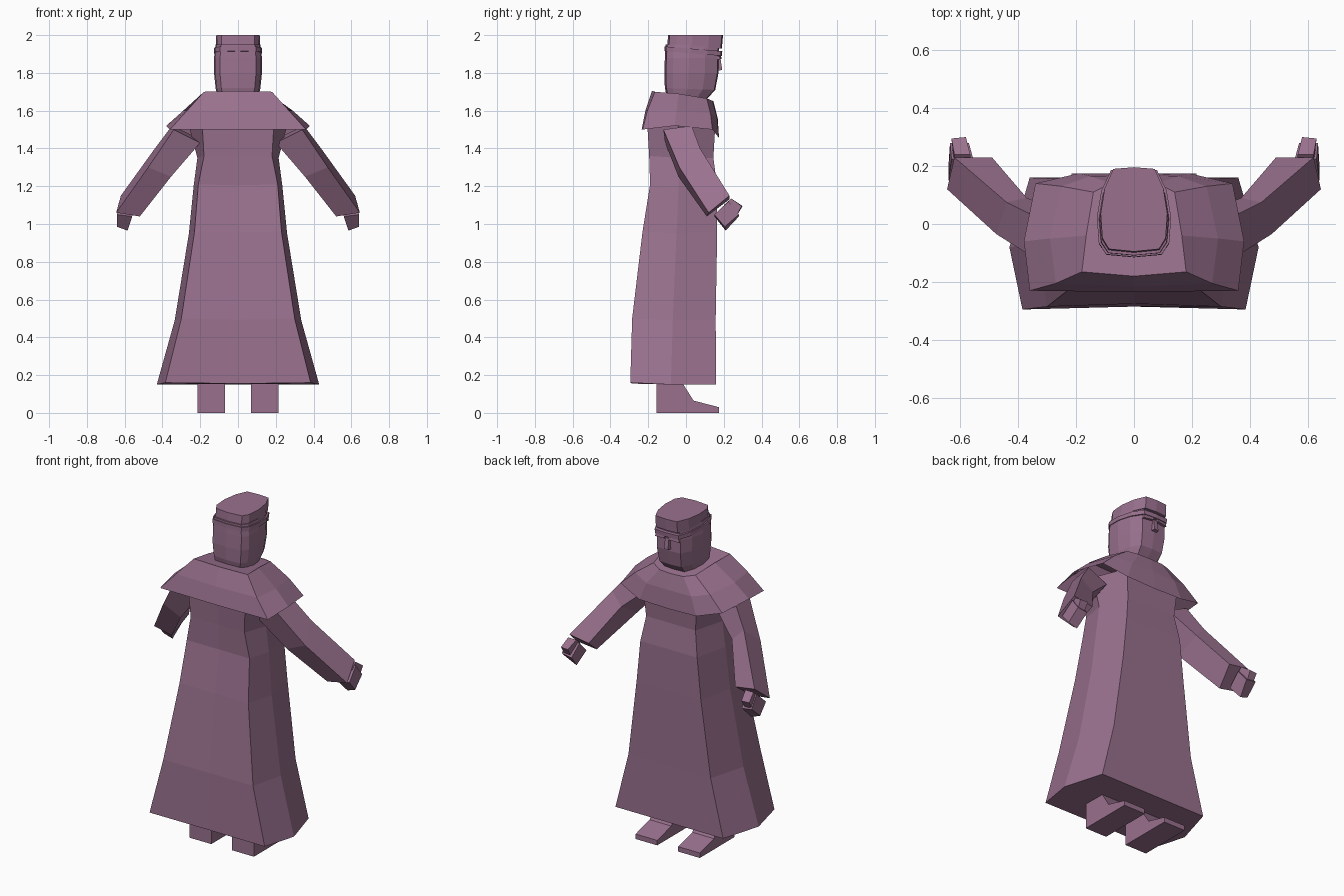
import bpy, bmesh

cloth = bpy.data.materials.new("mauve")
cloth.diffuse_color = (0.32, 0.165, 0.27, 1)


def loft(name, rings, cap_start=True, cap_end=True):
    """Skin a list of equal-length point rings into one flat-shaded object."""
    bm = bmesh.new()
    vs = [[bm.verts.new(p) for p in r] for r in rings]
    n = len(rings[0])
    for a, b in zip(vs, vs[1:]):
        for i in range(n):
            j = (i + 1) % n
            bm.faces.new((a[i], a[j], b[j], b[i]))
    if cap_start:
        bm.faces.new(vs[0][::-1])
    if cap_end:
        bm.faces.new(vs[-1])
    bmesh.ops.recalc_face_normals(bm, faces=bm.faces)
    me = bpy.data.meshes.new(name)
    bm.to_mesh(me)
    bm.free()
    ob = bpy.data.objects.new(name, me)
    me.materials.append(cloth)
    bpy.context.collection.objects.link(ob)
    return ob


def pair(name, rings):
    """Build a part on both sides of the body."""
    for side, s in (("right", 1), ("left", -1)):
        loft(side + "_" + name, [[(s * x, y, z) for x, y, z in r] for r in rings])


def sym(half):
    """Close a half outline (back to front) by mirroring it across x."""
    return half + [(-x, y, z) for x, y, z in reversed(half) if x > 0]


# Robe: z, back corner, side point, front corner
robe = [
    (0.15, 0.385, -0.295, 0.43, -0.08, 0.36, 0.16),
    (0.49, 0.30, -0.285, 0.335, -0.07, 0.275, 0.157),
    (0.95, 0.23, -0.23, 0.26, -0.05, 0.215, 0.165),
    (1.20, 0.21, -0.19, 0.235, -0.04, 0.19, 0.165),
    (1.35, 0.18, -0.195, 0.215, -0.04, 0.165, 0.145),
    (1.52, 0.19, -0.205, 0.26, -0.04, 0.18, 0.155),
]
loft("robe", [sym([(0, by + 0.01, z + 0.005), (bx, by, z + 0.01), (sx, sy, z),
                   (fx, fy, z), (0, fy, z)])
              for z, bx, by, sx, sy, fx, fy in robe])

# Shoulder cape, open underneath
loft("shoulder_cape", [
    sym([(0, -0.235, 1.50), (0.36, -0.23, 1.50), (0.38, -0.06, 1.52),
         (0.34, 0.14, 1.50), (0.19, 0.175, 1.455), (0, 0.175, 1.45)]),
    sym([(0, -0.215, 1.60), (0.27, -0.205, 1.60), (0.29, -0.05, 1.60),
         (0.25, 0.13, 1.585), (0.15, 0.165, 1.56), (0, 0.168, 1.56)]),
    sym([(0, -0.18, 1.705), (0.18, -0.165, 1.70), (0.165, -0.04, 1.69),
         (0.14, 0.11, 1.665), (0.08, 0.14, 1.652), (0, 0.145, 1.65)]),
], cap_start=False)

# Sleeves: shoulder, elbow, cuff
pair("sleeve", [
    [(0.34, -0.12, 1.50), (0.35, 0.03, 1.52), (0.22, 0.03, 1.46), (0.20, -0.11, 1.43)],
    [(0.475, -0.035, 1.30), (0.44, 0.075, 1.40), (0.37, 0.09, 1.33), (0.355, -0.04, 1.25)],
    [(0.645, 0.12, 1.06), (0.62, 0.23, 1.15), (0.49, 0.23, 1.13), (0.52, 0.11, 1.04)],
])

# Hands: blocky fist and thumb
pair("hand", [
    [(0.64, 0.15, 1.05), (0.63, 0.225, 1.12), (0.555, 0.225, 1.11), (0.56, 0.15, 1.04)],
    [(0.64, 0.205, 0.985), (0.635, 0.28, 1.05), (0.57, 0.28, 1.04), (0.585, 0.21, 0.965)],
])
pair("thumb", [
    [(0.62, 0.20, 1.10), (0.62, 0.24, 1.135), (0.565, 0.24, 1.135), (0.565, 0.20, 1.10)],
    [(0.625, 0.26, 1.03), (0.63, 0.295, 1.095), (0.58, 0.30, 1.095), (0.585, 0.26, 1.03)],
])

# Feet: profile in y and z swept across the width
shoe = [(-0.155, 0), (0.175, 0), (0.175, 0.03), (0.04, 0.065), (-0.02, 0.16), (-0.155, 0.16)]
pair("foot", [[(x, y, z) for y, z in shoe] for x in (0.07, 0.215)])


def head_ring(z, w, back, front, tilt=0.0):
    """Rounded outline, wide at the back and narrower at the face."""
    d = front - back
    pts = [(0, 0), (0.75, 0.03), (0.95, 0.16), (1, 0.45), (0.88, 0.75), (0.62, 0.98), (0, 1)]
    return sym([(w * a, back + d * b, z + tilt * b) for a, b in pts])


# Head, headband and flat hat
loft("head", [
    head_ring(1.67, 0.105, -0.10, 0.10, -0.02),
    head_ring(1.72, 0.118, -0.112, 0.155, -0.01),
    head_ring(1.80, 0.127, -0.115, 0.172),
    head_ring(1.88, 0.127, -0.112, 0.172),
    head_ring(1.95, 0.118, -0.108, 0.175),
])
loft("headband", [
    head_ring(1.915, 0.128, -0.114, 0.19, -0.025),
    head_ring(1.94, 0.128, -0.114, 0.192, -0.025),
])
loft("hat", [
    head_ring(1.93, 0.117, -0.10, 0.19),
    head_ring(2.0, 0.115, -0.095, 0.196),
])

# Face: nose and brow ridges
loft("nose", [
    [(-0.012, 0.16, 1.88), (0.012, 0.16, 1.88), (0.012, 0.182, 1.88), (-0.012, 0.182, 1.88)],
    [(-0.022, 0.15, 1.81), (0.022, 0.15, 1.81), (0.014, 0.192, 1.815), (-0.014, 0.192, 1.815)],
])
pair("brow", [
    [(0.015, 0.15, 1.875), (0.015, 0.188, 1.875), (0.015, 0.185, 1.892), (0.015, 0.15, 1.892)],
    [(0.08, 0.13, 1.87), (0.08, 0.18, 1.87), (0.08, 0.178, 1.89), (0.08, 0.13, 1.89)],
])
